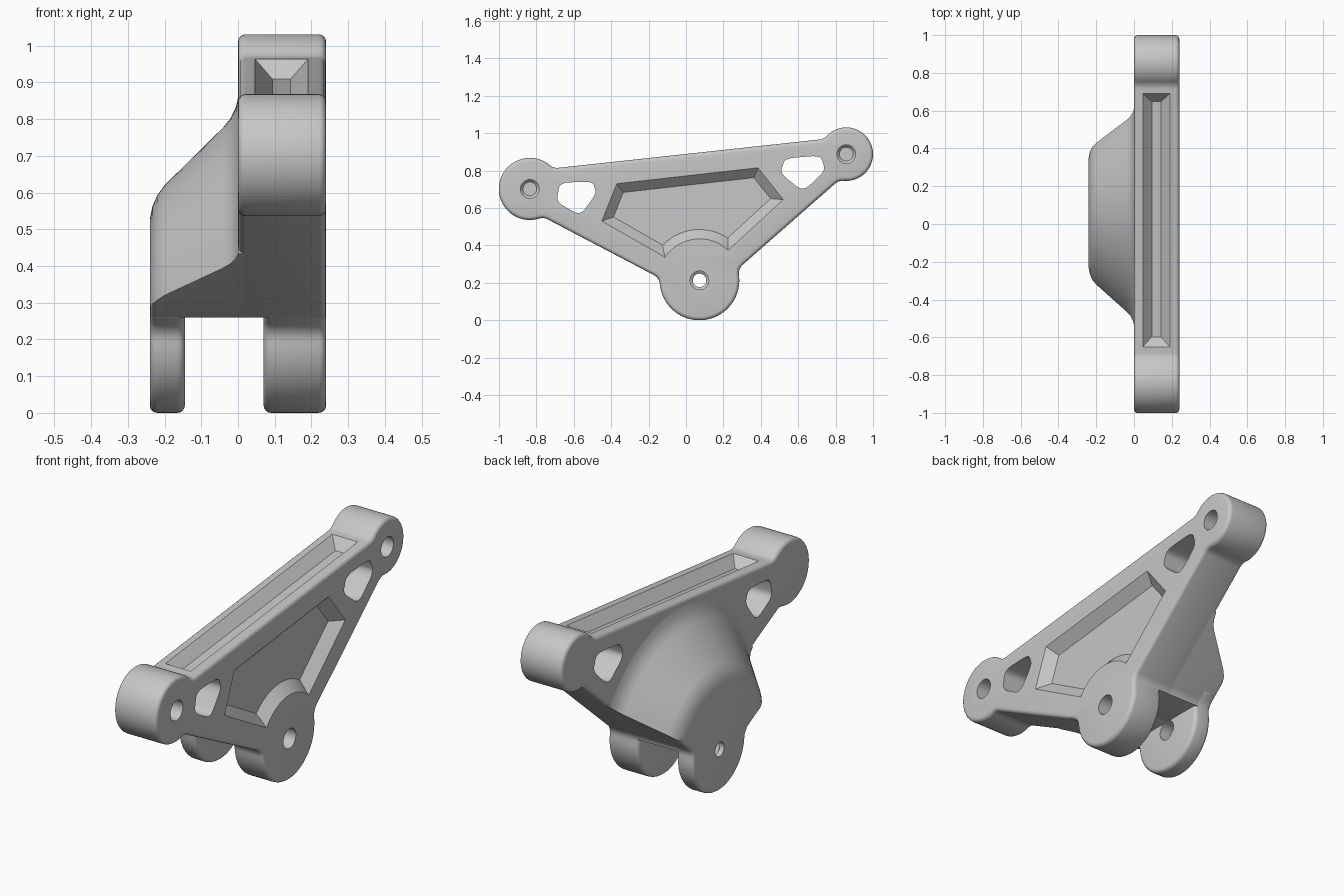
import bpy, bmesh
from math import cos, sin, pi, atan2, sqrt
from mathutils import Vector as V

cube = bpy.data.objects.get("Cube")
if cube:
    bpy.data.objects.remove(cube, do_unlink=True)

steel = bpy.data.materials.new("plain grey")
steel.use_nodes = True
grey = (0.57, 0.57, 0.57, 1)
steel.diffuse_color = grey
steel.node_tree.nodes["Principled BSDF"].inputs["Base Color"].default_value = grey


def arc(c, r, a0, a1, n):
    return [V((c[0] + r * cos(a0 + (a1 - a0) * i / n),
               c[1] + r * sin(a0 + (a1 - a0) * i / n))) for i in range(n + 1)]


def circle(c, r, n=64):
    return arc(c, r, 0, 2 * pi, n)[:-1]


def inset(pts, d):
    """Mitred inward offset of a counter-clockwise outline."""
    out = []
    for i, p in enumerate(pts):
        a = (p - pts[i - 1]).normalized()
        b = (pts[(i + 1) % len(pts)] - p).normalized()
        n = V((-a.y - b.y, a.x + b.x))
        out.append(p + n * (d / (1 + a.dot(b))))
    return out


def rounded(pts, k=0.3, n=6):
    """Replace each corner by a small curve."""
    pts = [V(p) for p in pts]
    out = []
    for i, p in enumerate(pts):
        a, b = p.lerp(pts[i - 1], k), p.lerp(pts[(i + 1) % len(pts)], k)
        out += [a.lerp(p, t / n).lerp(p.lerp(b, t / n), t / n) for t in range(n + 1)]
    return out


def at(x, pts):
    return [V((x, p.x, p.y)) for p in pts]


def finish(bm, me):
    """Point all faces outward and store the mesh."""
    bmesh.ops.recalc_face_normals(bm, faces=bm.faces)
    if bm.calc_volume(signed=True) < 0:
        bmesh.ops.reverse_faces(bm, faces=bm.faces)
    bm.to_mesh(me)
    bm.free()


def loft(name, rings, bevel=0):
    """Closed solid through rings of equal point count."""
    bm = bmesh.new()
    vs = [[bm.verts.new(p) for p in ring] for ring in rings]
    n = len(vs[0])
    for a, b in zip(vs, vs[1:]):
        for i in range(n):
            j = (i + 1) % n
            bm.faces.new((a[i], a[j], b[j], b[i]))
    bm.faces.new(vs[0][::-1])
    bm.faces.new(vs[-1])
    me = bpy.data.meshes.new(name)
    finish(bm, me)
    me.materials.append(steel)
    ob = bpy.data.objects.new(name, me)
    bpy.context.collection.objects.link(ob)
    if bevel:
        m = ob.modifiers.new("round", "BEVEL")
        m.width, m.segments, m.limit_method, m.angle_limit = bevel, 4, "ANGLE", 0.9
        ob.data = evaluated(ob)
        ob.modifiers.clear()
    return ob


def evaluated(ob):
    bpy.context.view_layer.update()
    dg = bpy.context.evaluated_depsgraph_get()
    return bpy.data.meshes.new_from_object(ob.evaluated_get(dg))


def volume(me):
    bm = bmesh.new()
    bm.from_mesh(me)
    v = bm.calc_volume()
    bm.free()
    return v


def cut(ob, tool, op="DIFFERENCE"):
    """Carve with the first solver that really removes material."""
    before = volume(ob.data)
    m = ob.modifiers.new("cut", "BOOLEAN")
    m.operation, m.object = op, tool
    for solver in ("MANIFOLD", "EXACT", "FLOAT"):
        m.solver = solver
        me = evaluated(ob)
        if 0 < volume(me) < before - 1e-7:
            ob.data = me
            break
    ob.modifiers.clear()
    bpy.data.objects.remove(tool, do_unlink=True)


def trim_below(ob, z):
    """Slice off everything under a height and cap the opening."""
    bm = bmesh.new()
    bm.from_mesh(ob.data)
    bmesh.ops.bisect_plane(bm, geom=bm.verts[:] + bm.edges[:] + bm.faces[:],
                           plane_co=(0, 0, z), plane_no=(0, 0, 1), clear_inner=True)
    bmesh.ops.holes_fill(bm, edges=[e for e in bm.edges if e.is_boundary])
    finish(bm, ob.data)


# Side outline: three round eyes joined by straight edges with fillets
C, B, A = V((0.072, 0.213)), V((0.857, 0.888)), V((-0.835, 0.702))
eyes = [(C, 0.213), (B, 0.143), (A, 0.166)]
edges = [(V((0.29, 0.285)), V((0.78, 0.715))),
         (V((0.73, 0.968)), V((-0.70, 0.813))),
         (V((-0.76, 0.55)), V((-0.14, 0.225)))]


def fillet(eye, edge, side, f=0.06):
    """Fillet points running from the eye to the edge."""
    c, r = eye
    u = (edge[1] - edge[0]).normalized()
    n = V((u.y, -u.x))
    h = n.dot(edge[0] - c) + f
    p = c + n * h + u * side * sqrt((r + f) ** 2 - h * h)
    to_eye = c - p
    a0, a1 = atan2(to_eye.y, to_eye.x), atan2(-n.y, -n.x)
    a1 = a0 + (a1 - a0 + pi) % (2 * pi) - pi
    return arc(p, f, a0, a1, 6)


parts = []
for i, (c, r) in enumerate(eyes):
    into = fillet(eyes[i], edges[i - 1], -1)[::-1]
    away = fillet(eyes[i], edges[i], 1)
    a0 = atan2(*(into[-1] - c).yx)
    a1 = a0 + (atan2(*(away[0] - c).yx) - a0) % (2 * pi)
    parts.append(into + arc(c, r, a0, a1, 40)[1:-1] + away)
outline = parts[0] + parts[1] + parts[2]

# Main plate, open below the clevis slot ceiling
plate = loft("bracket_plate", [at(0, outline), at(0.24, outline)], 0.02)
trim_below(plate, 0.26)

# Conical side boss, trimmed to the plate outline
inner = inset(outline, 0.0005)
boss = loft("side_boss", [at(-0.24, inner), at(0.06, inner)], 0.02)
profile = [(-0.26, 0.26), (-0.24, 0.315), (-0.233, 0.35), (-0.22, 0.38), (-0.20, 0.407),
           (-0.04, 0.565), (-0.02, 0.59), (-0.006, 0.62), (0.001, 0.65), (0.033, 0.65)]
cut(boss, loft("cone", [at(x, circle(C, r, 96)) for x, r in profile]), "INTERSECT")
trim_below(boss, 0.26)

# Two clevis ears continuing the lower eye, with tops buried in the body
first, last = parts[0][0], parts[0][-1]
lobe = parts[0] + [last.lerp(edges[0][1], 0.08), V((C.x, 0.36)), first.lerp(edges[2][0], 0.08)]
left_ear = loft("left_clevis_ear", [at(0.07, lobe), at(0.24, lobe)], 0.02)
right_ear = loft("right_clevis_ear", [at(-0.24, lobe), at(-0.145, lobe)], 0.02)

# Sloped pocket in the plate face, curving around the lower eye
lip = [V(p) for p in ((0.52, 0.645), (0.385, 0.815), (-0.37, 0.73), (-0.45, 0.53))]
lip += arc(C, 0.222, 2.55, 0.81, 20)
cut(plate, loft("pocket", [at(0.25, inset(lip, -0.01)), at(0.19, inset(lip, 0.05))]))

# Sloped trough along the top edge
s, e = edges[1]
along = (e - s).normalized()
up = V((along.y, -along.x))


def trough_ring(d, grow):
    ring = []
    for x, y in ((0.047, 0.69), (0.19, 0.69), (0.19, -0.65), (0.047, -0.65)):
        gx = grow if x > 0.1 else -grow
        gy = grow if y > 0 else -grow
        p = s + along * ((y + gy - s.x) / along.x) + up * d
        ring.append(V((x + gx, p.x, p.y)))
    return ring


cut(plate, loft("trough", [trough_ring(0.01, 0.01), trough_ring(-0.05, -0.047)]))

# Rounded windows through the plate
for shape in (((-0.675, 0.735), (-0.50, 0.742), (-0.478, 0.68), (-0.565, 0.56), (-0.692, 0.632)),
              ((0.503, 0.787), (0.53, 0.865), (0.72, 0.881), (0.745, 0.80), (0.625, 0.688))):
    w = rounded(shape)
    cut(plate, loft("window", [at(-0.1, w), at(0.3, w)]))

# Blind holes in the upper eyes and a stepped pin hole through the clevis
blind = [(0.3, 0.05), (0.06, 0.05), (0.045, 0.037)]
stepped = [(0.3, 0.05), (-0.205, 0.05), (-0.215, 0.036), (-0.3, 0.036)]
for ob, c, steps in ((plate, A, blind), (plate, B, blind), (plate, C, stepped),
                     (boss, C, stepped), (left_ear, C, stepped), (right_ear, C, stepped)):
    cut(ob, loft("hole", [at(x, circle(c, r, 32)) for x, r in steps]))

# Smooth curved faces while keeping creases
for ob in bpy.context.view_layer.objects:
    ob.select_set(ob in (plate, boss, left_ear, right_ear))
bpy.context.view_layer.objects.active = plate
bpy.ops.object.shade_smooth_by_angle(angle=0.6)
